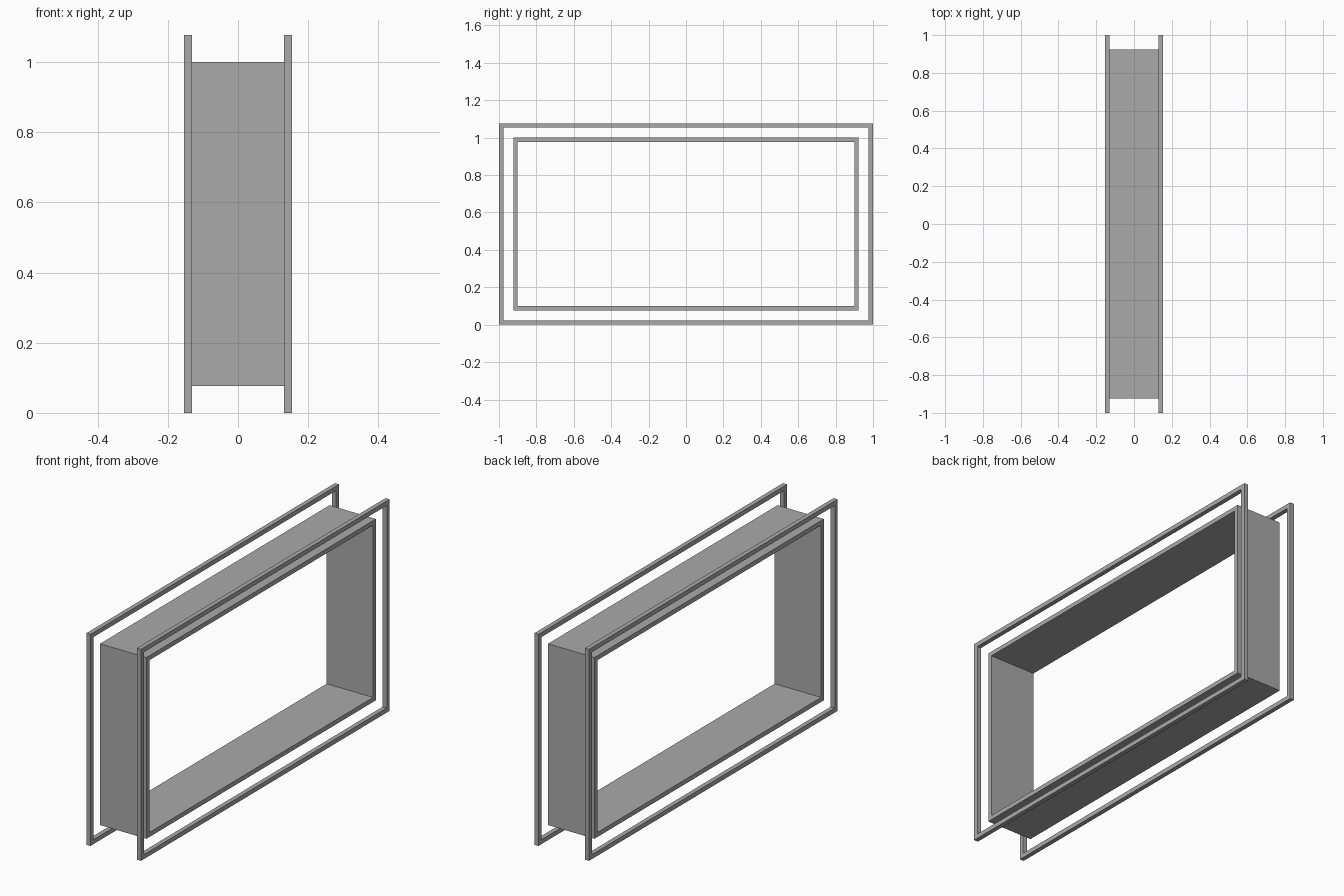
import bpy
import bmesh

cube = bpy.data.objects.get("Cube")
if cube:
    bpy.data.objects.remove(cube, do_unlink=True)

grey = bpy.data.materials.new("plain_grey")
grey.use_nodes = True
colour = (0.40, 0.40, 0.40, 1.0)
grey.diffuse_color = colour
grey.node_tree.nodes["Principled BSDF"].inputs["Base Color"].default_value = colour

UNIT = 1 / 13            # spacing between the tunnel and the outer frames
BAR = 0.3 * UNIT         # wall thickness of every frame
MID_Z = 7 * UNIT


def rectangle_frame(name, x0, x1, half_y, half_z):
    """Hollow rectangle in the YZ plane, extruded from x0 to x1."""
    bm = bmesh.new()
    rings = []
    for x in (x0, x1):
        for inset in (0, BAR):
            y, z = half_y - inset, half_z - inset
            rings.append([bm.verts.new((x, sy * y, MID_Z + sz * z))
                          for sy, sz in ((-1, -1), (1, -1), (1, 1), (-1, 1))])
    outer0, inner0, outer1, inner1 = rings
    for a, b in ((outer0, inner0), (inner0, inner1), (inner1, outer1), (outer1, outer0)):
        for i in range(4):
            j = (i + 1) % 4
            bm.faces.new((a[i], a[j], b[j], b[i]))
    bmesh.ops.recalc_face_normals(bm, faces=bm.faces)
    mesh = bpy.data.meshes.new(name)
    bm.to_mesh(mesh)
    bm.free()
    mesh.materials.append(grey)
    obj = bpy.data.objects.new(name, mesh)
    bpy.context.collection.objects.link(obj)
    return obj


# Deep rectangular tunnel between the outer frames
depth = 2 * UNIT
rectangle_frame("tunnel", BAR - depth, depth - BAR, 12 * UNIT, 6 * UNIT)

# Thin larger frame on each side
rectangle_frame("left_frame", depth - BAR, depth, 1, 7 * UNIT)
rectangle_frame("right_frame", -depth, BAR - depth, 1, 7 * UNIT)
